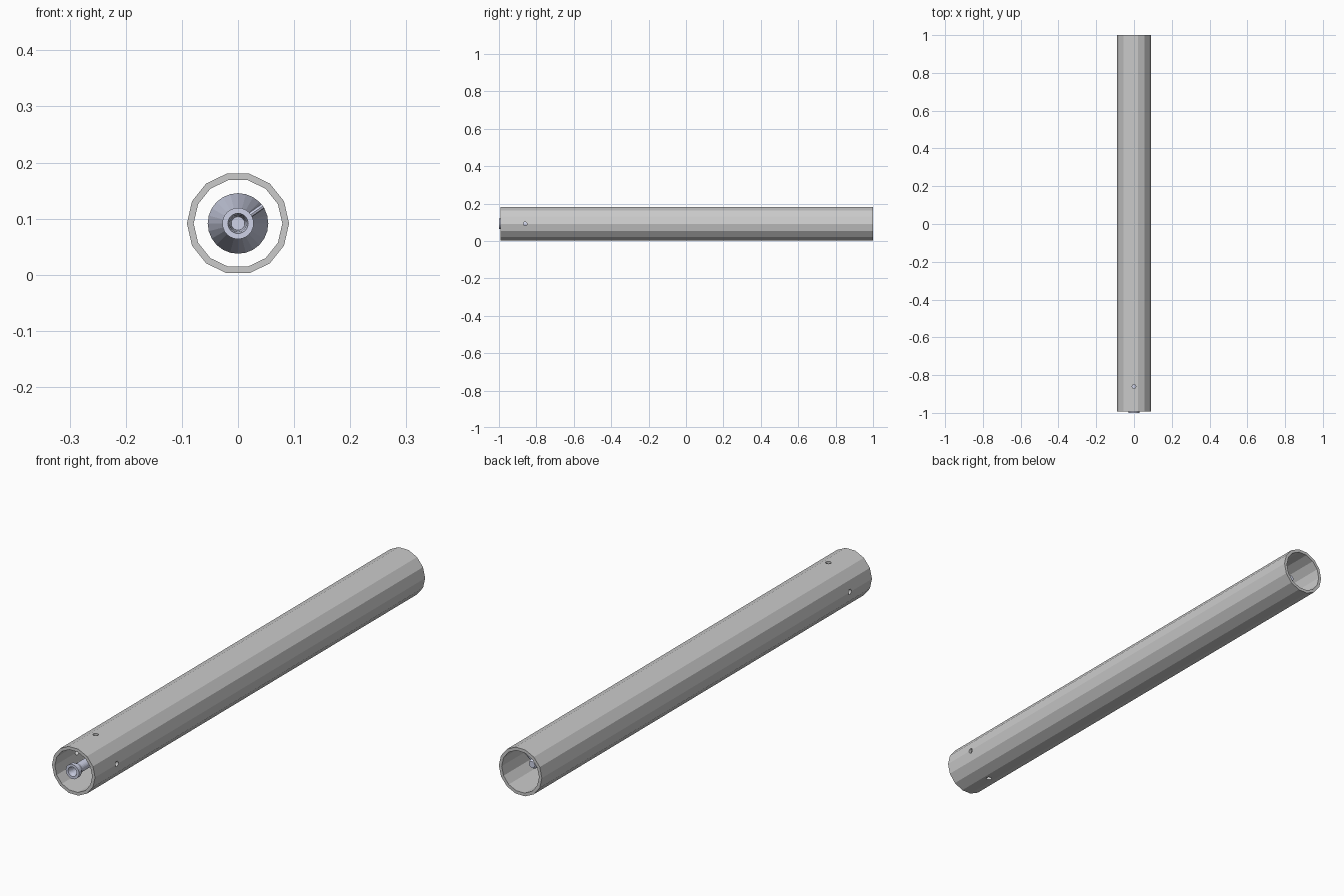
import bpy, bmesh, math
from mathutils import Matrix

if "Cube" in bpy.data.objects:
    bpy.data.objects.remove(bpy.data.objects["Cube"])

CZ = 0.0915  # height of the common axis


def finish(bm, name, mat=None):
    bmesh.ops.remove_doubles(bm, verts=bm.verts, dist=1e-6)
    bmesh.ops.recalc_face_normals(bm, faces=bm.faces)
    me = bpy.data.meshes.new(name)
    bm.to_mesh(me)
    bm.free()
    ob = bpy.data.objects.new(name, me)
    bpy.context.collection.objects.link(ob)
    if mat:
        me.materials.append(mat)
    return ob


def lathe(name, profile, sides, mat=None, closed=False):
    """Revolve (radius, y) points around the y axis at height CZ."""
    bm = bmesh.new()
    rings = [[bm.verts.new((r * math.cos(2 * math.pi * i / sides), y,
                            CZ + r * math.sin(2 * math.pi * i / sides)))
              for i in range(sides)] for r, y in profile]
    pairs = list(zip(rings, rings[1:]))
    if closed:
        pairs.append((rings[-1], rings[0]))
    for a, b in pairs:
        for i in range(sides):
            j = (i + 1) % sides
            bm.faces.new((a[i], a[j], b[j], b[i]))
    if not closed:
        bm.faces.new(rings[0])
        bm.faces.new(rings[-1])
    return finish(bm, name, mat)


def pin(name, y, r0, r1, angle, radius, mat):
    """Small round pin standing out radially from the axis."""
    bm = bmesh.new()
    m = (Matrix.Translation((0, y, CZ)) @ Matrix.Rotation(-angle, 4, 'Y')
         @ Matrix.Translation(((r0 + r1) / 2, 0, 0)) @ Matrix.Rotation(math.pi / 2, 4, 'Y'))
    bmesh.ops.create_cone(bm, cap_ends=True, segments=8, radius1=radius,
                          radius2=radius, depth=r1 - r0, matrix=m)
    return finish(bm, name, mat)


steel = bpy.data.materials.new("blue_steel")
steel.diffuse_color = (0.62, 0.65, 0.8, 1)
steel.use_nodes = True
steel.node_tree.nodes["Principled BSDF"].inputs["Base Color"].default_value = steel.diffuse_color

# Open fourteen-sided outer tube
tube = lathe("outer_tube", [(0.091, -0.993), (0.091, 1.0), (0.079, 1.0), (0.079, -0.993)],
             14, closed=True)

# Four round vent holes near the front, cut by two crossing rods
for k, rot in enumerate((Matrix.Identity(4), Matrix.Rotation(math.pi / 2, 4, 'Y'))):
    bm = bmesh.new()
    bmesh.ops.create_cone(bm, cap_ends=True, segments=12, radius1=0.01, radius2=0.01,
                          depth=0.3, matrix=Matrix.Translation((0, -0.86, CZ)) @ rot)
    cutter = finish(bm, f"hole_cutter_{k}")
    cutter.hide_render = True
    cutter.hide_set(True)
    cutter.display_type = 'WIRE'
    mod = tube.modifiers.new(f"vent_{k}", 'BOOLEAN')
    mod.object = cutter
    mod.solver = 'EXACT'

# Inner core: hollow flared mouth, slim shaft, conical body and tapered tip
lathe("inner_core", [(0.012, -0.94), (0.015, -0.985), (0.018, -1.0), (0.028, -1.0),
                     (0.028, -0.985), (0.018, -0.965), (0.018, -0.55), (0.054, -0.35),
                     (0.054, 0.45), (0.018, 0.8), (0.018, 0.92), (0.012, 0.93)], 24, steel)

# Radial pins in front of the cone and at the far tip
pin("front_pin", -0.56, 0.01, 0.054, math.radians(35), 0.005, steel)
pin("rear_pin", 0.91, 0.01, 0.05, math.radians(35), 0.005, steel)
